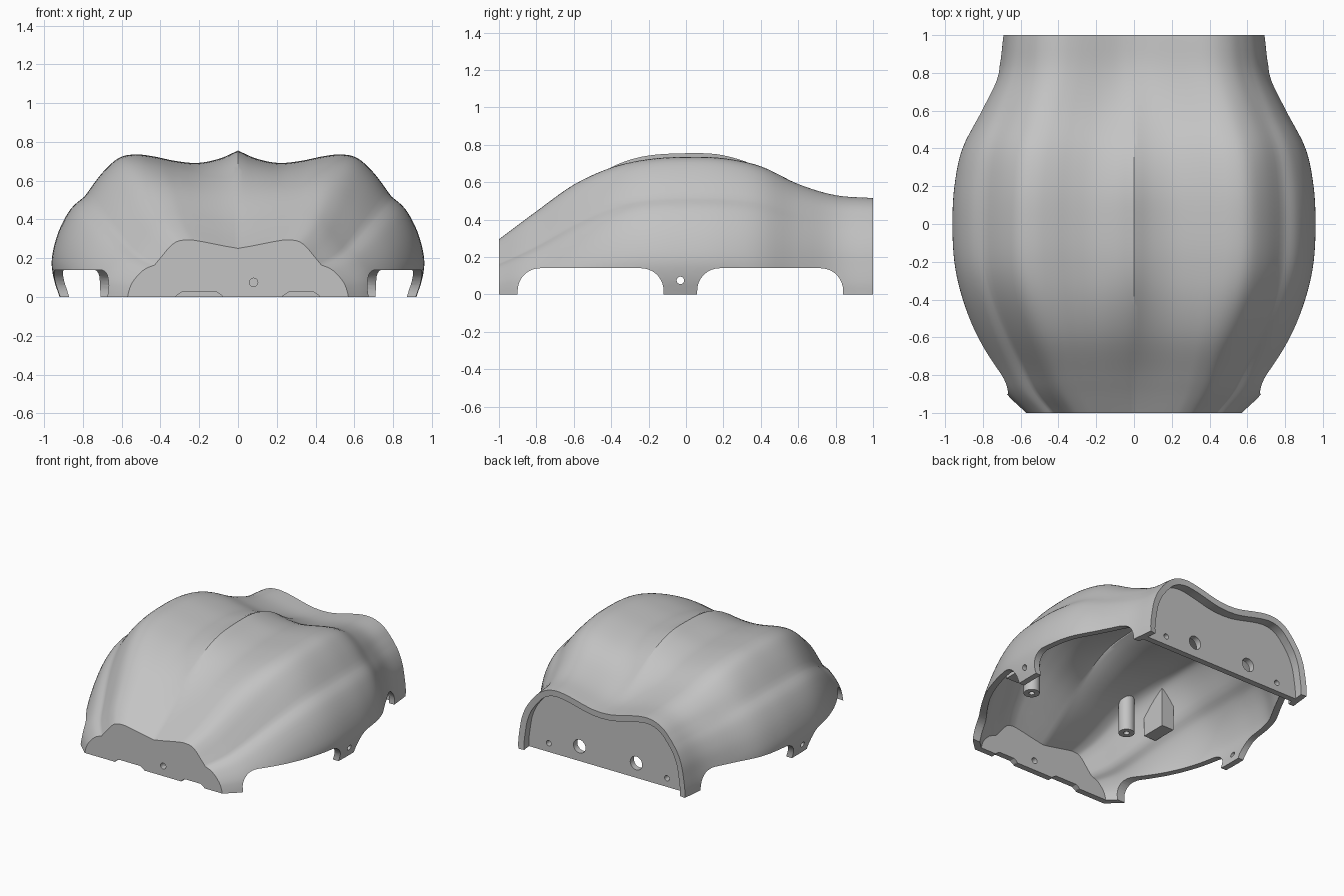
import bpy, bmesh, math
from mathutils import Vector
from mathutils.bvhtree import BVHTree

if "Cube" in bpy.data.objects:
    bpy.data.objects.remove(bpy.data.objects["Cube"], do_unlink=True)

THICK = 0.045
grey = bpy.data.materials.new("light_grey")
grey.use_nodes = True
grey.diffuse_color = (0.55, 0.55, 0.55, 1)
grey.node_tree.nodes["Principled BSDF"].inputs["Base Color"].default_value = (0.55, 0.55, 0.55, 1)

# Half cross-sections as (width, height) ratios, from the middle down to the hem
MID = [(0, 1.027), (.1, .97), (.22, .94), (.34, .955), (.45, .985), (.55, 1), (.64, .975), (.73, .87),
       (.823, .707), (.9, .615), (.965, .455), (1, .27), (.99, .13), (.958, 0)]
FRONT = [(0, .85), (.12, .89), (.25, .94), (.36, .98), (.45, 1), (.55, .97), (.62, .87), (.69, .71),
         (.754, .56), (.84, .49), (.91, .37), (.96, .24), (.985, .12), (1, 0)]
BACK = [(0, .88), (.11, .89), (.22, .92), (.34, .96), (.45, .99), (.55, 1), (.65, .975), (.75, .9),
        (.84, .77), (.91, .63), (.96, .46), (.985, .28), (1, .12), (1, 0)]
CREASE = 8
# Half width and height along the length: (y, width, height)
RAIL = [(-1, .57, .295), (-.9, .675, .37), (-.8, .74, .445), (-.6, .84, .59), (-.4, .91, .68),
        (-.2, .95, .723), (0, .96, .735), (.2, .95, .728), (.4, .91, .685), (.6, .81, .59),
        (.8, .72, .53), (1, .69, .515)]


def spline(points, steps):
    p = [Vector(q) for q in points]
    p = [2 * p[0] - p[1]] + p + [2 * p[-1] - p[-2]]
    out = []
    for a, b, c, d in zip(p, p[1:], p[2:], p[3:]):
        for i in range(steps):
            t = i / steps
            out.append(b + (c - a) * (t / 2) + (2 * a - 5 * b + 4 * c - d) * (t * t / 2)
                       + (3 * b - a - 3 * c + d) * (t ** 3 / 2))
    return out + [p[-2]]


def smooth(t):
    t = min(max(t, 0), 1)
    return t * t * (3 - 2 * t)


def section(station):
    """Full outline at one station, from the +x hem over the top to the -x hem."""
    y, w, h = station
    f, b = smooth((-.2 - y) / .8), smooth((y - .1) / .85)
    half = [((m[0] * (1 - f - b) + p[0] * f + q[0] * b) * w,
             (m[1] * (1 - f - b) + p[1] * f + q[1] * b) * h) for m, p, q in zip(MID, FRONT, BACK)]
    pts = spline(half[:CREASE + 1], 4)[:-1] + spline(half[CREASE:], 4)
    return [(x, z) for x, z in reversed(pts)] + [(-x, z) for x, z in pts[1:]]


def make(name, verts, faces, recalc=True):
    mesh = bpy.data.meshes.new(name)
    mesh.from_pydata(verts, [], faces)
    if recalc:
        bm = bmesh.new()
        bm.from_mesh(mesh)
        bmesh.ops.recalc_face_normals(bm, faces=bm.faces)
        bm.to_mesh(mesh)
        bm.free()
    mesh.materials.append(grey)
    ob = bpy.data.objects.new(name, mesh)
    bpy.context.collection.objects.link(ob)
    return ob


def extrude(name, outline, axis, start, end):
    """Prism along an axis; end may be a function of the outline point."""
    verts = []
    for level in (start, end):
        for a, b in outline:
            co = [a, b]
            co.insert(axis, level(a, b) if callable(level) else level)
            verts.append(co)
    n = len(outline)
    sides = [(i, (i + 1) % n, n + (i + 1) % n, n + i) for i in range(n)]
    return make(name, verts, sides + [tuple(range(n)), tuple(range(n, 2 * n))])


def circle(a, b, r, n=24):
    return [(a + r * math.cos(i * math.tau / n), b + r * math.sin(i * math.tau / n)) for i in range(n)]


def apply(ob, modifier):
    bpy.context.view_layer.objects.active = ob
    bpy.ops.object.modifier_apply(modifier=modifier.name)


def cut(ob, *cutters):
    for cutter in cutters:
        cutter.hide_render = True
        mod = ob.modifiers.new("cut", 'BOOLEAN')
        mod.operation, mod.solver, mod.object = 'DIFFERENCE', 'EXACT', cutter
        apply(ob, mod)
        bpy.data.objects.remove(cutter, do_unlink=True)


def rounded_arch(y0, y1, top, r):
    arc = [math.radians(a) for a in range(0, 91, 10)]
    left = [(y0 + r - r * math.cos(a), top - r + r * math.sin(a)) for a in arc]
    right = [(y1 - r + r * math.cos(a), top - r + r * math.sin(a)) for a in reversed(arc)]
    return [(y0, -.2)] + left + right + [(y1, -.2)]


# Body shell: lofted skin thickened inwards, extended a little below the hem
stations = spline(RAIL, 5)
rows = []
for s in stations:
    outline = section(s)
    outline = [(outline[0][0], -.08)] + outline + [(outline[-1][0], -.08)]
    rows.append([(x, s[0], z) for x, z in outline])
n = len(rows[0])
verts = [v for row in rows for v in row]
faces = [(r * n + c, r * n + n + c, r * n + n + c + 1, r * n + c + 1)
         for r in range(len(rows) - 1) for c in range(n - 1)]
skin = BVHTree.FromPolygons(verts, faces)
shell = make("body_shell", verts, faces, recalc=False)
solid = shell.modifiers.new("thickness", 'SOLIDIFY')
solid.thickness, solid.offset = THICK, -1
apply(shell, solid)

# Flat hem, wheel arches and side pin holes
cut(shell,
    extrude("hem_cutter", [(-2, -.5), (2, -.5), (2, 0), (-2, 0)], 0, -2, 2),
    extrude("front_arch_cutter", rounded_arch(-.9, -.12, .14, .12), 0, -2, 2),
    extrude("rear_arch_cutter", rounded_arch(.06, .84, .14, .12), 0, -2, 2),
    extrude("pin_cutter", circle(-.03, .075, .02), 0, -2, 2))

# Front wall with two hem notches and a hole
front = extrude("front_wall", section(RAIL[0]), 1, -1, -.955)
for x0, x1 in ((-.32, -.08), (.23, .42)):
    notch = [(x0, -.1), (x0, .005), (x0 + .03, .025), (x1 - .03, .025), (x1, .005), (x1, -.1)]
    cut(front, extrude("notch_cutter", notch, 1, -1.2, -.8))
cut(front, extrude("front_hole_cutter", circle(.08, .075, .022), 1, -1.2, -.8))

# Recessed rear wall with two large and two small holes
near = min(stations, key=lambda s: abs(s[0] - .92))
rear = extrude("rear_wall", [(x * .972, z * .965) for x, z in section(near)], 1, .88, .925)
for side in (-1, 1):
    cut(rear,
        extrude("lamp_hole_cutter", circle(side * .235, .11, .05), 1, .7, 1.2),
        extrude("screw_hole_cutter", circle(side * .49, .065, .02), 1, .7, 1.2))


# Mounting posts and blocks hang from the inside of the shell
def roof(x, y):
    return skin.ray_cast(Vector((x, y, 2)), Vector((0, 0, -1)))[0].z - THICK / 2


parts = [shell, front, rear]
for side, label in ((1, "left"), (-1, "right")):
    post = extrude(label + "_post", circle(side * .42, -.58, .055), 2, .31, roof)
    cut(post, extrude("bore_cutter", circle(side * .42, -.58, .02, 16), 2, .2, .42))
    block = [(side * x, y) for x, y in ((.56, -.56), (.66, -.56), (.66, -.37), (.56, -.37))]
    parts += [post, extrude(label + "_block", block, 2, .33, roof)]

# Smooth shading that keeps the ridge and cut edges sharp
bpy.ops.object.select_all(action='DESELECT')
for ob in parts:
    ob.select_set(True)
bpy.context.view_layer.objects.active = shell
bpy.ops.object.shade_smooth_by_angle(angle=math.radians(25))
